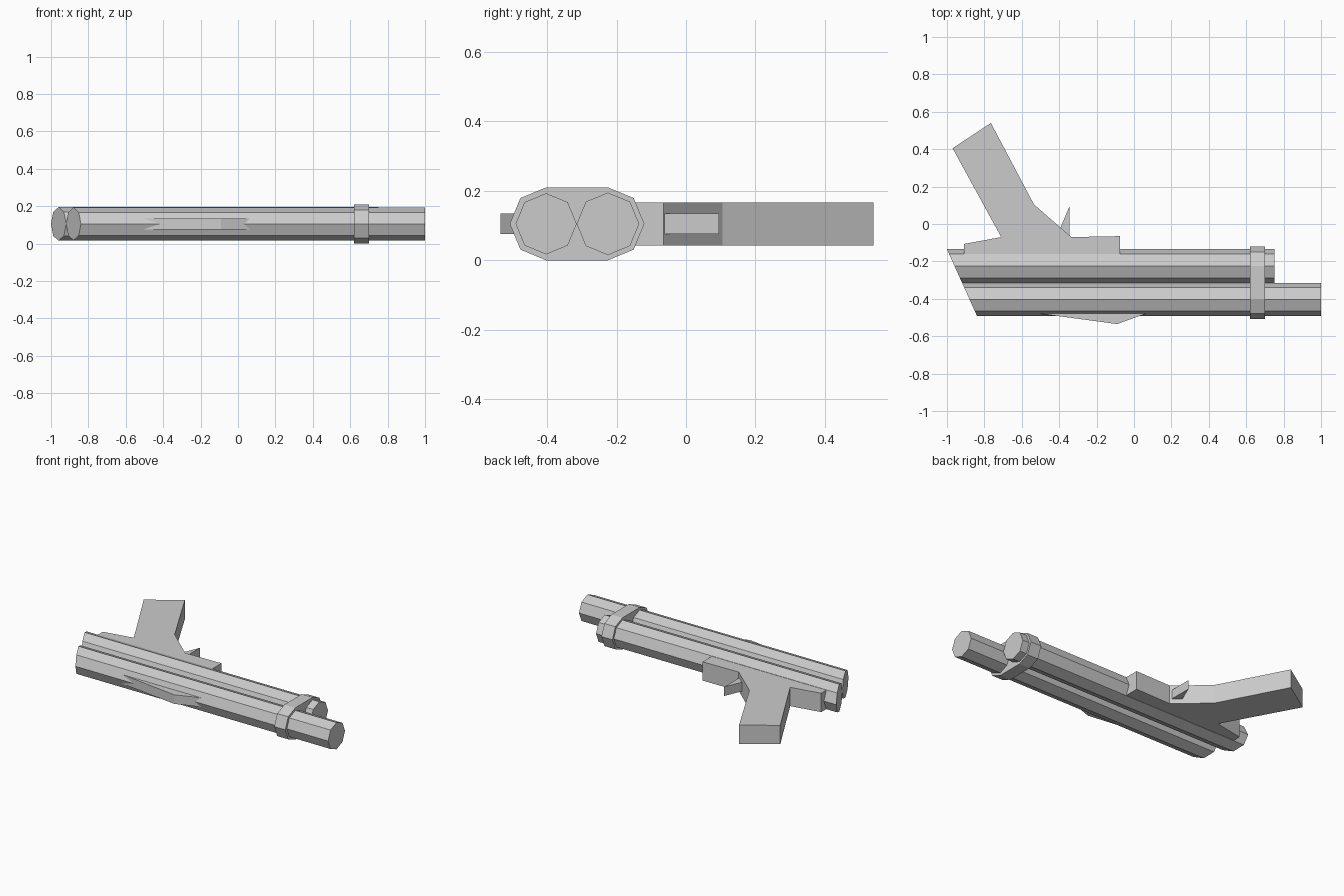
import bpy, bmesh
from math import cos, sin, pi

if "Cube" in bpy.data.objects:
    bpy.data.objects.remove(bpy.data.objects["Cube"])

MID_Z = 0.105


def loft(name, ring_a, ring_b):
    """Closed solid between two matching point loops."""
    bm = bmesh.new()
    a = [bm.verts.new(p) for p in ring_a]
    b = [bm.verts.new(p) for p in ring_b]
    n = len(a)
    bm.faces.new(a)
    bm.faces.new(b[::-1])
    for i in range(n):
        j = (i + 1) % n
        bm.faces.new((a[i], b[i], b[j], a[j]))
    bmesh.ops.recalc_face_normals(bm, faces=bm.faces)
    mesh = bpy.data.meshes.new(name)
    bm.to_mesh(mesh)
    bm.free()
    obj = bpy.data.objects.new(name, mesh)
    bpy.context.collection.objects.link(obj)
    return obj


def plate(name, outline, half):
    """Top-view outline extruded evenly about the mid height."""
    return loft(name, [(x, y, MID_Z - half) for x, y in outline],
                [(x, y, MID_Z + half) for x, y in outline])


def octagon(cy, r, steps=range(8)):
    return [(cy + r * cos(k * pi / 4), MID_Z + r * sin(k * pi / 4)) for k in steps]


# Two octagonal barrels with a shared slanted rear cut
UPPER_Y, LOWER_Y = -0.225, -0.403
for name, cy, r, front in (("short_barrel", UPPER_Y, 0.09, 0.75),
                           ("long_barrel", LOWER_Y, 0.088, 1.0)):
    section = octagon(cy, r)
    loft(name, [(-1 + 0.45 * (-0.135 - y), y, z) for y, z in section],
         [(front, y, z) for y, z in section])

# Clamp band wrapped round both barrels
band = octagon(UPPER_Y, 0.105, range(-2, 3)) + octagon(LOWER_Y, 0.105, range(2, 7))
loft("barrel_band", [(0.62, y, z) for y, z in band], [(0.70, y, z) for y, z in band])

# Grip and mounting rail in one profile
plate("grip_and_rail", [(-0.91, -0.19), (-0.91, -0.107), (-0.71, -0.07),
                        (-0.97, 0.405), (-0.765, 0.54), (-0.535, 0.105),
                        (-0.335, -0.07), (-0.075, -0.065), (-0.075, -0.19)], 0.062)

# Trigger
plate("trigger", [(-0.345, 0.095), (-0.395, -0.024), (-0.345, -0.064)], 0.03)

# Sight fin on the far side of the long barrel
plate("sight_fin", [(-0.60, -0.466), (-0.09, -0.535), (0.10, -0.466)], 0.03)
